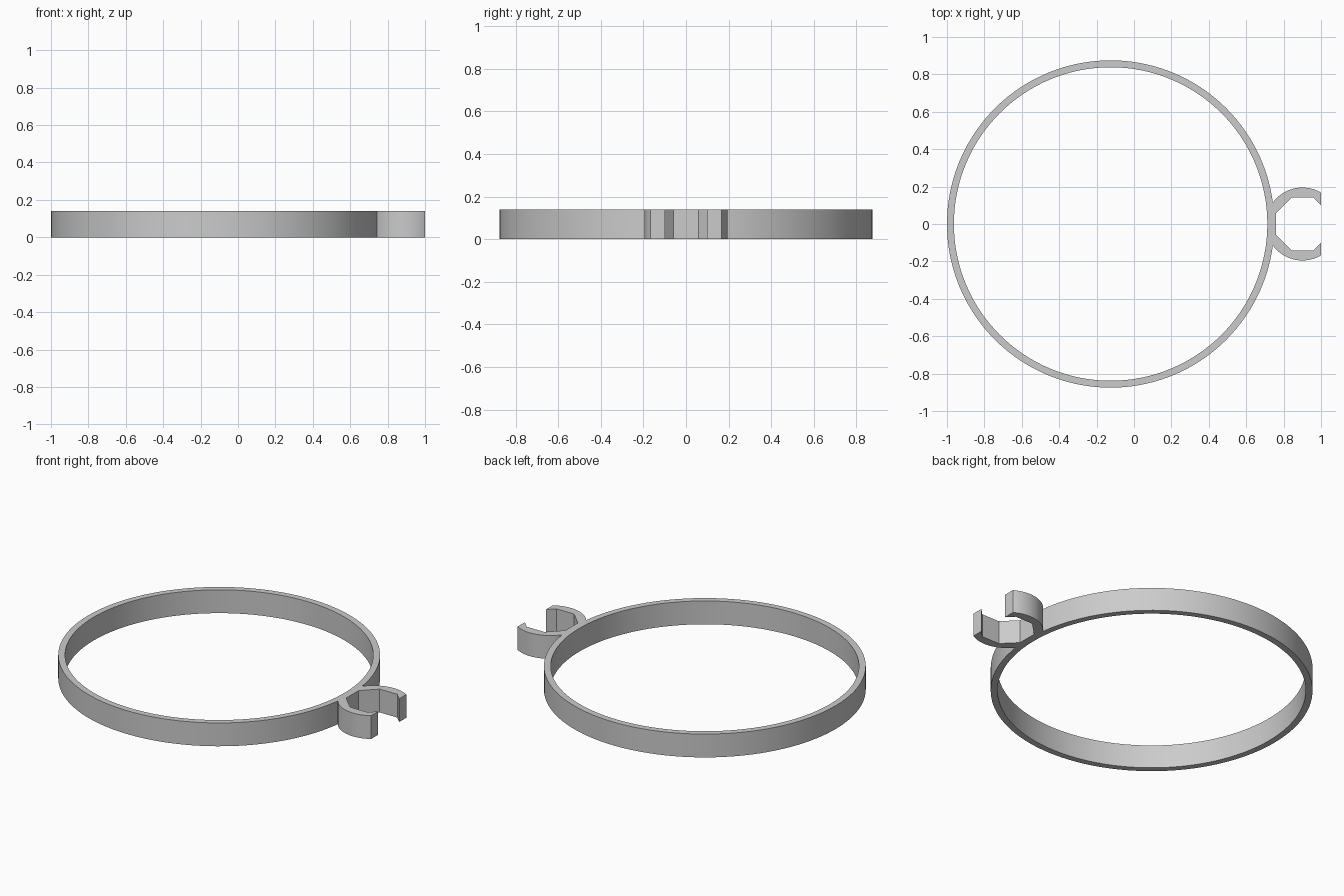
import bpy
import bmesh
from math import pi, sin, cos, asin, acos, sqrt, radians

cube = bpy.data.objects.get("Cube")
if cube:
    bpy.data.objects.remove(cube, do_unlink=True)

HEIGHT = 0.14
RING_X, RING_R, RING_INNER = -0.125, 0.875, 0.838
CLIP_X, CLIP_R, APOTHEM = 0.9, 0.195, 0.141
CUT_X = 1.0  # plane that opens the clip


def arc(cx, r, start, end, steps):
    return [(cx + r * cos(start + (end - start) * i / steps),
             r * sin(start + (end - start) * i / steps)) for i in range(steps + 1)]


# Where the ring and the round clip body meet
dist = CLIP_X - RING_X
along = (dist**2 + RING_R**2 - CLIP_R**2) / (2 * dist)
meet_y = sqrt(RING_R**2 - along**2)

# Half outline: ring, round clip body, clip tip, octagonal pocket
side = APOTHEM * (sqrt(2) - 1)
reach = CUT_X - CLIP_X
half = arc(RING_X, RING_R, pi, asin(meet_y / RING_R), 64)
half += arc(CLIP_X, CLIP_R, pi - asin(meet_y / CLIP_R), acos(reach / CLIP_R), 20)[1:]
half += [(CUT_X, APOTHEM + side - reach),
         (CLIP_X + side, APOTHEM),
         (CLIP_X - side, APOTHEM),
         (CLIP_X - APOTHEM, side)]
outline = half + [(x, -y) for x, y in reversed(half[1:])]
hole = arc(RING_X, RING_INNER, 0, 2 * pi, 128)[:-1]

# Fill the profile and extrude it upward
bm = bmesh.new()
edges = []
for loop in (outline, hole):
    verts = [bm.verts.new((x, y, 0)) for x, y in loop]
    edges += [bm.edges.new((v, verts[(i + 1) % len(verts)])) for i, v in enumerate(verts)]
bmesh.ops.triangle_fill(bm, edges=edges, use_beauty=True)
top = bmesh.ops.extrude_face_region(bm, geom=bm.faces[:], use_keep_orig=True)
bmesh.ops.translate(bm, vec=(0, 0, HEIGHT),
                    verts=[g for g in top["geom"] if isinstance(g, bmesh.types.BMVert)])
bmesh.ops.recalc_face_normals(bm, faces=bm.faces[:])
mesh = bpy.data.meshes.new("ring_with_clip")
bm.to_mesh(mesh)
bm.free()

band = bpy.data.objects.new("ring_with_clip", mesh)
bpy.context.collection.objects.link(band)

# Plain grey material
grey = bpy.data.materials.new("light_grey")
grey.use_nodes = True
grey.diffuse_color = (0.6, 0.6, 0.6, 1)
for node in grey.node_tree.nodes:
    if node.type == "BSDF_PRINCIPLED":
        node.inputs["Base Color"].default_value = grey.diffuse_color
mesh.materials.append(grey)

bpy.ops.object.select_all(action="DESELECT")
band.select_set(True)
bpy.context.view_layer.objects.active = band
bpy.ops.object.shade_smooth_by_angle(angle=radians(30))
